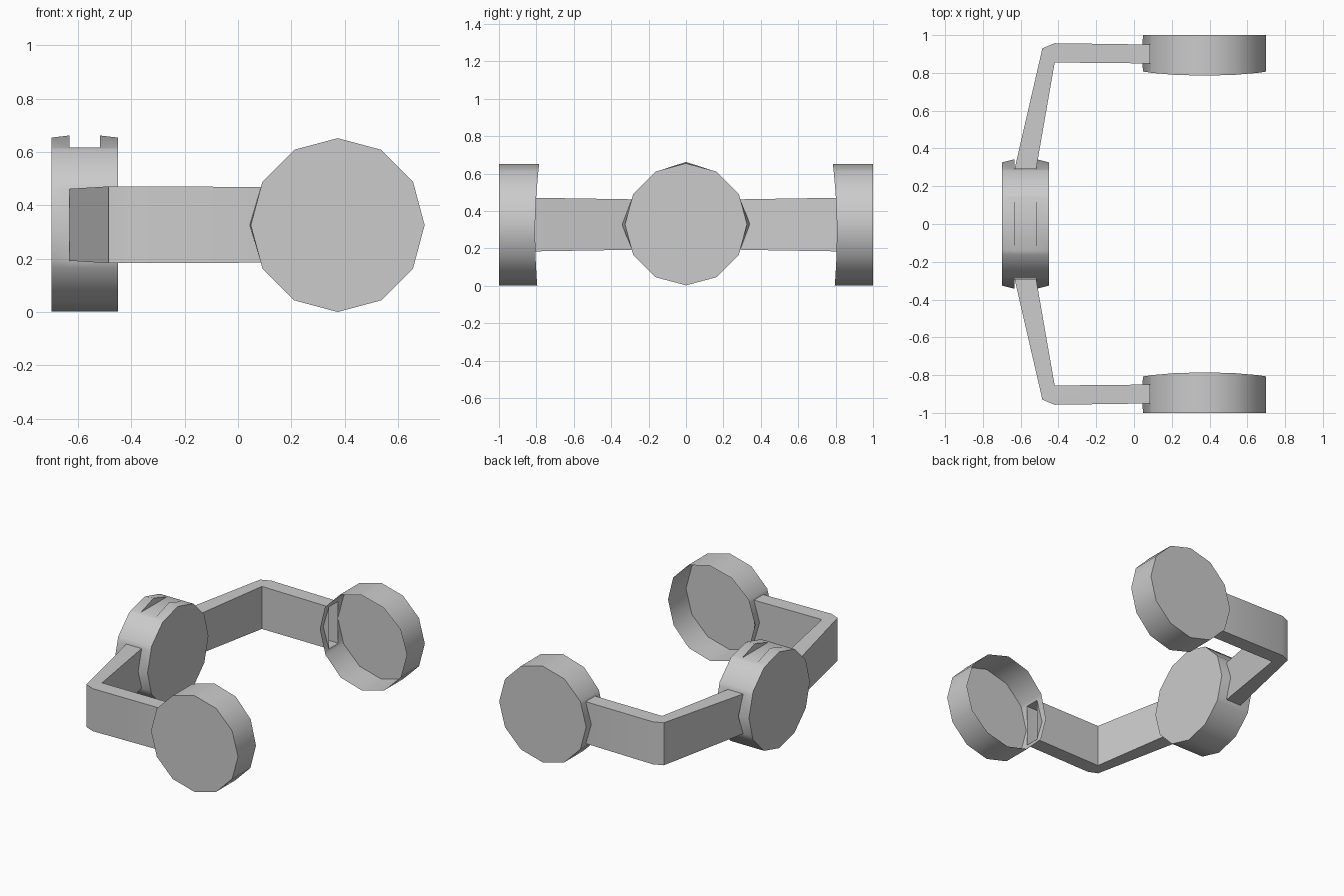
import bpy, bmesh, math

if "Cube" in bpy.data.objects:
    bpy.data.objects.remove(bpy.data.objects["Cube"])

TAN15 = math.tan(math.radians(15))


def finish(bm, name, mirror):
    bmesh.ops.recalc_face_normals(bm, faces=bm.faces)
    me = bpy.data.meshes.new(name)
    bm.to_mesh(me)
    bm.free()
    ob = bpy.data.objects.new(name, me)
    bpy.context.collection.objects.link(ob)
    bpy.ops.object.select_all(action='DESELECT')
    ob.select_set(True)
    bpy.context.view_layer.objects.active = ob
    bpy.ops.object.shade_smooth_by_angle(angle=math.radians(38))
    if mirror:
        m = ob.modifiers.new("mirror", 'MIRROR')
        m.use_axis = (False, True, False)
        m.use_mirror_merge = False
    return ob


def disc(name, place, r, levels, notches, caps, mirror=False, rim=None):
    """12-sided drum with notches {corner: (half width, bulge, floor)} in its wall.
    place(u, v, w) maps profile u, v and depth w into the world."""
    cols, apexes = [], {}
    for k in range(12):
        a = math.radians(30 * k)
        ca, sa = math.cos(a), math.sin(a)
        if k in notches:
            h, bulge, floor = notches[k]
            for d in (-h, 0, h):
                if d == 0:
                    apexes[len(cols)] = floor
                p = r - abs(d) * TAN15
                b = bulge if d == 0 else 0
                cols.append((p * ca - d * sa, p * sa + d * ca, b * ca, b * sa))
        else:
            cols.append((r * ca, r * sa, 0, 0))
    bm = bmesh.new()
    grid = []
    for i, w in enumerate(levels):
        f = 1 if i in (1, 2) else 0
        row = []
        for u, v, bu, bv in cols:
            depth = rim(v / r) if rim and i == 0 else w
            row.append(bm.verts.new(place(u + f * bu, v + f * bv, depth)))
        grid.append(row)
    n = len(cols)
    for i in range(3):
        for c in range(n):
            d = (c + 1) % n
            if i == 1 and (c in apexes or d in apexes):
                continue
            bm.faces.new((grid[i][c], grid[i][d], grid[i + 1][d], grid[i + 1][c]))
    # notch ends and floors
    for c, floor in apexes.items():
        p, q = (c - 1) % n, (c + 1) % n
        for i in (1, 2):
            bm.faces.new((grid[i][p], grid[i][c], grid[i][q]))
        if floor:
            bm.faces.new((grid[1][p], grid[1][q], grid[2][q], grid[2][p]))
    for i in caps:
        bm.faces.new(grid[i])
    return finish(bm, name, mirror)


# closed middle drum: arm notches on both sides, empty notch on top
disc("middle_drum", lambda u, v, w: (w, u, 0.328 + v), 0.326,
     (-0.70, -0.632, -0.518, -0.45),
     {0: (0.135, 0.017, True), 3: (0.14, 0.008, True), 6: (0.135, 0.017, True)},
     (0, 3))

# side cups: open on the inner side with a slightly curved rim
disc("side_cup", lambda u, v, w: (0.374 + u, w, 0.326 + v), 0.326,
     (0.80, 0.85, 0.95, 1.0),
     {6: (0.142, 0.004, False)}, (3,), mirror=True,
     rim=lambda s: 0.807 - 0.017 * s * s - 0.005 * s)

# bent hollow arms joining the drum to the cups
outline = [(-0.632, 0.292, 0.135), (-0.485, 0.93, 0.144), (-0.42, 0.957, 0.144),
           (0.086, 0.95, 0.142), (0.086, 0.85, 0.142), (-0.42, 0.855, 0.144),
           (-0.518, 0.292, 0.135)]
bm = bmesh.new()
low = [bm.verts.new((x, y, 0.327 - h)) for x, y, h in outline]
high = [bm.verts.new((x, y, 0.327 + h)) for x, y, h in outline]
for loop in (low, high):
    for idx in ((0, 1, 5, 6), (1, 2, 5), (2, 3, 4, 5)):
        bm.faces.new([loop[i] for i in idx])
for i in (0, 1, 2, 4, 5):
    bm.faces.new((low[i], low[i + 1], high[i + 1], high[i]))
finish(bm, "side_arm", True)
